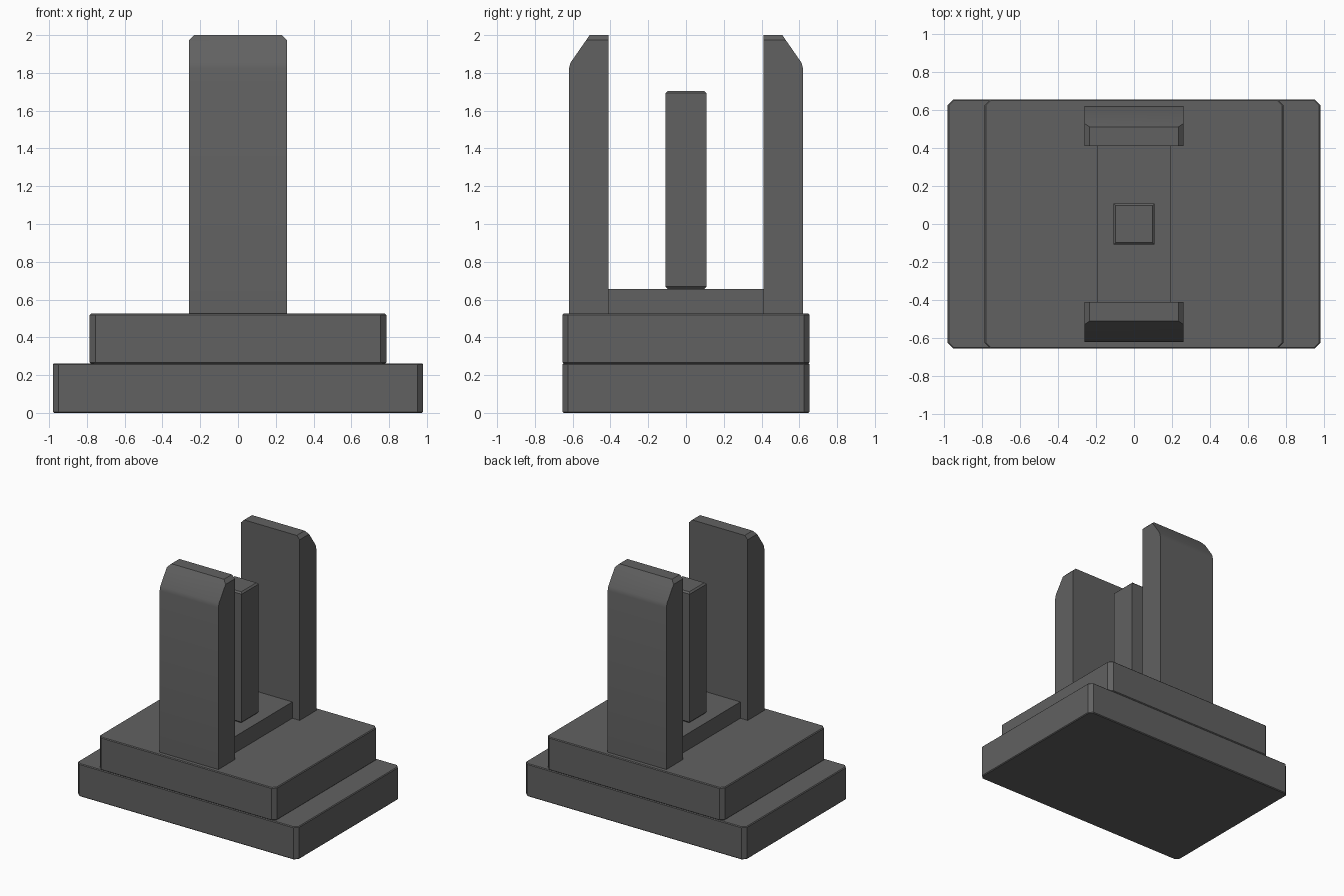
import bpy
import bmesh
import math
from mathutils import Vector

cube = bpy.data.objects.get("Cube")
if cube:
    bpy.data.objects.remove(cube)

grey = bpy.data.materials.new("dark grey")
grey.use_nodes = True
colour = (0.12, 0.12, 0.12, 1)
grey.diffuse_color = colour
grey.node_tree.nodes["Principled BSDF"].inputs["Base Color"].default_value = colour


def finish(bm, name):
    """Turn a bmesh into a named grey object, smooth only across soft edges."""
    bmesh.ops.recalc_face_normals(bm, faces=bm.faces)
    mesh = bpy.data.meshes.new(name)
    bm.to_mesh(mesh)
    bm.free()
    mesh.materials.append(grey)
    obj = bpy.data.objects.new(name, mesh)
    bpy.context.collection.objects.link(obj)
    bpy.ops.object.select_all(action='DESELECT')
    obj.select_set(True)
    bpy.context.view_layer.objects.active = obj
    bpy.ops.object.shade_smooth_by_angle(angle=math.radians(30))
    return obj


def bevel(bm, width, rule):
    """Chamfer the edges whose two end points satisfy the rule."""
    edges = [e for e in bm.edges if rule(e.verts[0].co, e.verts[1].co)]
    bmesh.ops.bevel(bm, geom=edges, offset=width, segments=1, affect='EDGES')


def block(half_x, half_y, low, high):
    """Box centred on the vertical axis."""
    bm = bmesh.new()
    bmesh.ops.create_cube(bm, size=1)
    bmesh.ops.scale(bm, vec=(2 * half_x, 2 * half_y, high - low), verts=bm.verts)
    bmesh.ops.translate(bm, vec=(0, 0, (low + high) / 2), verts=bm.verts)
    return bm


def upright(a, b):
    return abs(a.z - b.z) > 0.1


def level(a, b):
    return abs(a.z - b.z) < 0.001


# Two stacked slabs with clipped corners and fine rim chamfers
for name, half_x, low, high in (("lower_base", 0.98, 0, 0.262),
                                ("upper_base", 0.785, 0.262, 0.525)):
    slab = block(half_x, 0.655, low, high)
    bevel(slab, 0.03, upright)
    bevel(slab, 0.006, level)
    finish(slab, name)

# Raised bridge between the uprights
finish(block(0.195, 0.415, 0.52, 0.656), "bridge")

# Central square pillar, chamfered at both ends
pillar = block(0.108, 0.108, 0.656, 1.705)
bevel(pillar, 0.012, level)
finish(pillar, "centre_pillar")

# Uprights: side profile with a sloped outer top, extruded across x
profile = [(0.41, 0.52), (0.62, 0.52), (0.62, 1.82), (0.612, 1.853),
           (0.51, 2.0), (0.41, 2.0)]
for name, side in (("front_upright", -1), ("back_upright", 1)):
    bm = bmesh.new()
    face = bm.faces.new([bm.verts.new((-0.26, side * y, z)) for y, z in profile])
    ext = bmesh.ops.extrude_face_region(bm, geom=[face])
    moved = [g for g in ext["geom"] if isinstance(g, bmesh.types.BMVert)]
    bmesh.ops.translate(bm, vec=(0.52, 0, 0), verts=moved)
    # Clip the two upper side corners
    for end in (-1, 1):
        cut = bmesh.ops.bisect_plane(
            bm, geom=bm.verts[:] + bm.edges[:] + bm.faces[:],
            plane_co=Vector((end * 0.26, 0, 1.973)),
            plane_no=Vector((end, 0, 1)), clear_outer=True)
        rim = [g for g in cut["geom_cut"] if isinstance(g, bmesh.types.BMEdge)]
        bmesh.ops.holes_fill(bm, edges=rim, sides=0)
    finish(bm, name)
